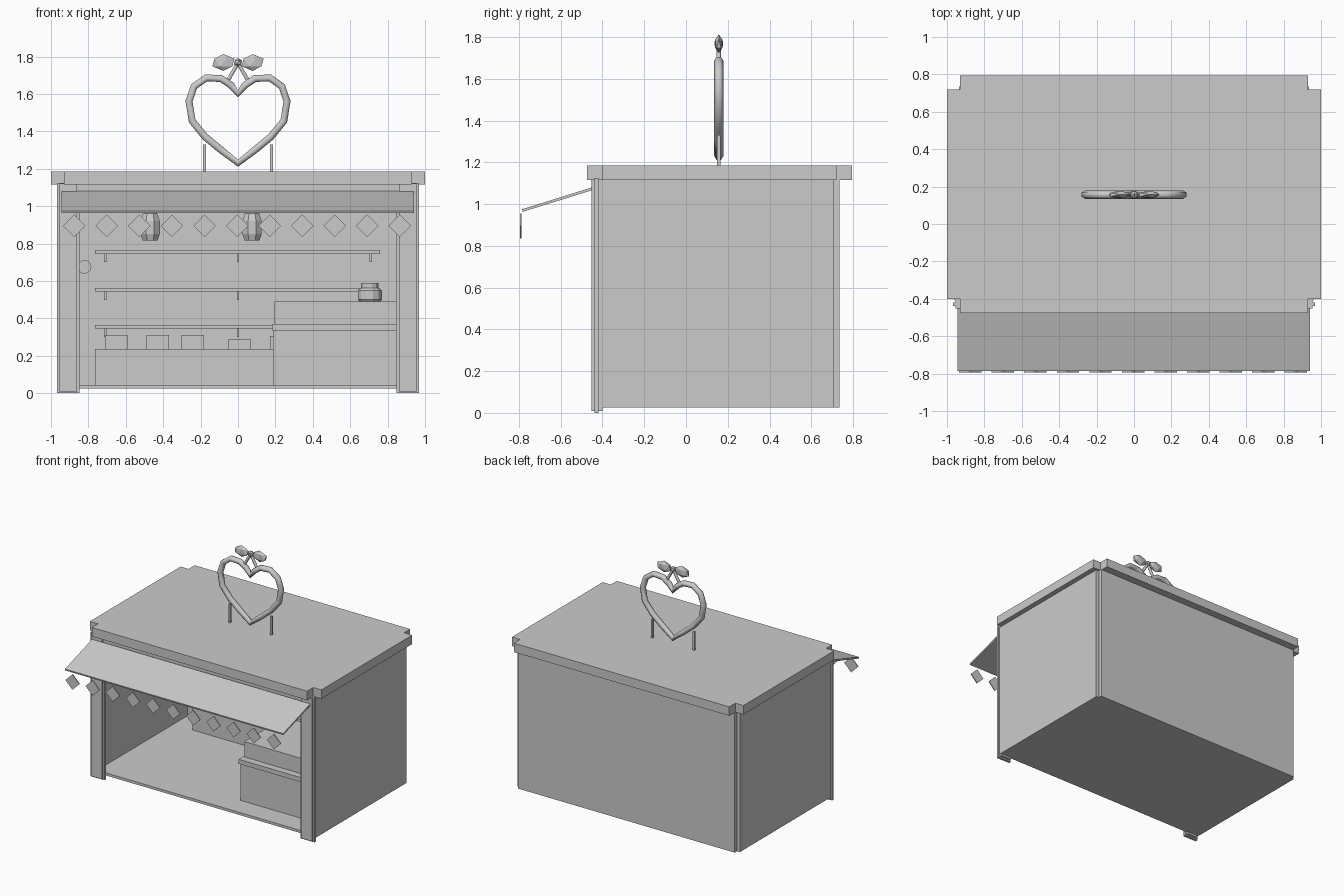
import bpy, bmesh, math
from mathutils import Matrix

if "Cube" in bpy.data.objects:
    bpy.data.objects.remove(bpy.data.objects["Cube"], do_unlink=True)

GREY = (0.6, 0.6, 0.6, 1)
grey = bpy.data.materials.new("plain_grey")
grey.use_nodes = True
grey.diffuse_color = GREY
grey.node_tree.nodes["Principled BSDF"].inputs["Base Color"].default_value = GREY


def finish(name, bm):
    bmesh.ops.recalc_face_normals(bm, faces=bm.faces)
    mesh = bpy.data.meshes.new(name)
    bm.to_mesh(mesh)
    bm.free()
    mesh.materials.append(grey)
    obj = bpy.data.objects.new(name, mesh)
    bpy.context.collection.objects.link(obj)
    return obj


def box(name, x, y, z):
    """Box from (min, max) pairs."""
    bm = bmesh.new()
    bmesh.ops.create_cube(bm, size=1)
    for v in bm.verts:
        for i, (low, high) in enumerate((x, y, z)):
            v.co[i] = (low + high) / 2 + v.co[i] * (high - low)
    return finish(name, bm)


def prism(name, points, offset):
    """Flat outline pushed along an offset."""
    bm = bmesh.new()
    face = bm.faces.new([bm.verts.new(p) for p in points])
    out = bmesh.ops.extrude_face_region(bm, geom=[face])
    verts = [g for g in out["geom"] if isinstance(g, bmesh.types.BMVert)]
    bmesh.ops.translate(bm, verts=verts, vec=offset)
    return finish(name, bm)


def lathe(name, centre, profile, sides):
    """Closed turned shape from (radius, height) pairs."""
    bm = bmesh.new()
    rings = []
    for r, z in profile:
        rings.append([bm.verts.new((centre[0] + r * math.cos(a), centre[1] + r * math.sin(a), z))
                      for a in (math.tau * (k + 0.5) / sides for k in range(sides))])
    for a, b in zip(rings, rings[1:]):
        for k in range(sides):
            n = (k + 1) % sides
            bm.faces.new((a[k], a[n], b[n], b[k]))
    bm.faces.new(rings[0])
    bm.faces.new(rings[-1])
    return finish(name, bm)


def tube(name, points, radius, cyclic):
    curve = bpy.data.curves.new(name, "CURVE")
    curve.dimensions = "3D"
    curve.bevel_depth = radius
    curve.bevel_resolution = 1
    curve.use_fill_caps = True
    spline = curve.splines.new("POLY")
    spline.points.add(len(points) - 1)
    for p, co in zip(spline.points, points):
        p.co = (*co, 1)
    spline.use_cyclic_u = cyclic
    curve.materials.append(grey)
    obj = bpy.data.objects.new(name, curve)
    bpy.context.collection.objects.link(obj)
    return obj


# Shell: notched roof, floor, walls and front beam
roof = [(1, -0.40), (1, 0.72), (0.93, 0.72), (0.93, 0.795),
        (-0.93, 0.795), (-0.93, 0.72), (-1, 0.72), (-1, -0.40),
        (-0.93, -0.40), (-0.93, -0.475), (0.93, -0.475), (0.93, -0.40)]
prism("roof", [(x, y, 1.115) for x, y in roof], (0, 0, 0.07))
box("floor", (-0.935, 0.935), (-0.41, 0.72), (0.025, 0.045))
box("back_wall", (-0.935, 0.935), (0.705, 0.735), (0.025, 1.115))
box("front_beam", (-0.86, 0.86), (-0.44, -0.41), (1.07, 1.115))
for side, s in (("left", 1), ("right", -1)):
    def span(a, b):
        return tuple(sorted((s * a, s * b)))
    box(side + "_wall", span(0.93, 0.96), (-0.41, 0.706), (0.025, 1.115))
    box(side + "_pillar", span(0.86, 0.955), (-0.452, -0.40), (0.01, 1.12))
    box(side + "_pillar_trim", span(0.848, 0.968), (-0.438, -0.42), (0, 1.125))

# Sloping awning with a row of diamond flags
prism("awning", [(-0.945, -0.45, 1.08), (-0.945, -0.785, 0.975),
                 (-0.945, -0.782, 0.963), (-0.945, -0.447, 1.067)], (1.885, 0, 0))
R = 0.06
for i in range(11):
    cx = -0.875 + i * 0.174
    prism("flag", [(cx - R, -0.787, 0.895), (cx, -0.787, 0.895 - R),
                   (cx + R, -0.787, 0.895), (cx, -0.787, 0.895 + R)], (0, -0.007, 0))

# Counters
box("back_counter", (-0.765, 0.19), (0.53, 0.706), (0.045, 0.235))
box("side_counter", (0.19, 0.93), (-0.24, 0.3), (0.045, 0.335))
box("counter_top", (0.185, 0.93), (-0.255, 0.3), (0.335, 0.37))
box("counter_riser", (0.195, 0.93), (-0.2, 0.3), (0.37, 0.49))

# Wall shelves on brackets
for z in (0.355, 0.553, 0.755):
    box("shelf", (-0.765, 0.76), (0.55, 0.706), (z - 0.01, z + 0.01))
    for x in (-0.71, 0, 0.71):
        box("shelf_bracket", (x - 0.006, x + 0.006), (0.6, 0.706), (z - 0.055, z - 0.01))

# Goods on the counters
for x, top in ((-0.652, 0.31), (-0.43, 0.31), (-0.243, 0.31), (0.008, 0.29), (0.23, 0.305)):
    box("goods_box", (x - 0.06, x + 0.06), (0.56, 0.66), (0.235, top))
lathe("jar", (0.705, 0.05), [(0.058, 0.49), (0.066, 0.5), (0.066, 0.55), (0.052, 0.562)], 12)
lathe("jar_lid", (0.705, 0.05), [(0.048, 0.562), (0.048, 0.59)], 12)

# Hanging lanterns
for x in (-0.47, 0.075):
    lathe("lantern", (x, 0.1), [(0.042, 0.815), (0.056, 0.85), (0.056, 0.92),
                                (0.042, 0.96), (0.02, 0.975)], 8)
    lathe("lantern_cord", (x, 0.1), [(0.006, 0.97), (0.006, 1.116)], 6)

# Round wall dial
bm = bmesh.new()
bmesh.ops.create_cone(bm, cap_ends=True, segments=16, radius1=0.036, radius2=0.036, depth=0.02,
                      matrix=Matrix.Translation((-0.82, 0.697, 0.675)) @ Matrix.Rotation(math.pi / 2, 4, "X"))
finish("wall_dial", bm)

# Roof sign: heart outline, stems, leaves and posts
Y = 0.157
half = [(0.09, 1.3), (0.175, 1.37), (0.245, 1.455), (0.262, 1.56), (0.235, 1.64),
        (0.17, 1.686), (0.09, 1.682), (0.035, 1.645)]
outline = ([(0, 1.23)] + half + [(0, 1.60)] + [(-x, z) for x, z in reversed(half)])
tube("heart_sign", [(x, Y, z) for x, z in outline], 0.022, True)
for s in (1, -1):
    tube("heart_stem", [(0, Y, 1.765), (s * 0.055, Y, 1.67)], 0.011, False)
    bm = bmesh.new()
    bmesh.ops.create_icosphere(bm, subdivisions=1, radius=1,
                               matrix=Matrix.Translation((s * 0.078, Y, 1.768))
                               @ Matrix.Diagonal((0.066, 0.02, 0.045, 1)))
    finish("heart_leaf", bm)
    box("sign_post", (s * 0.18 - 0.008, s * 0.18 + 0.008), (Y - 0.008, Y + 0.008), (1.18, 1.33))
bm = bmesh.new()
bmesh.ops.create_icosphere(bm, subdivisions=1, radius=0.024, matrix=Matrix.Translation((0, Y, 1.768)))
finish("heart_knot", bm)
